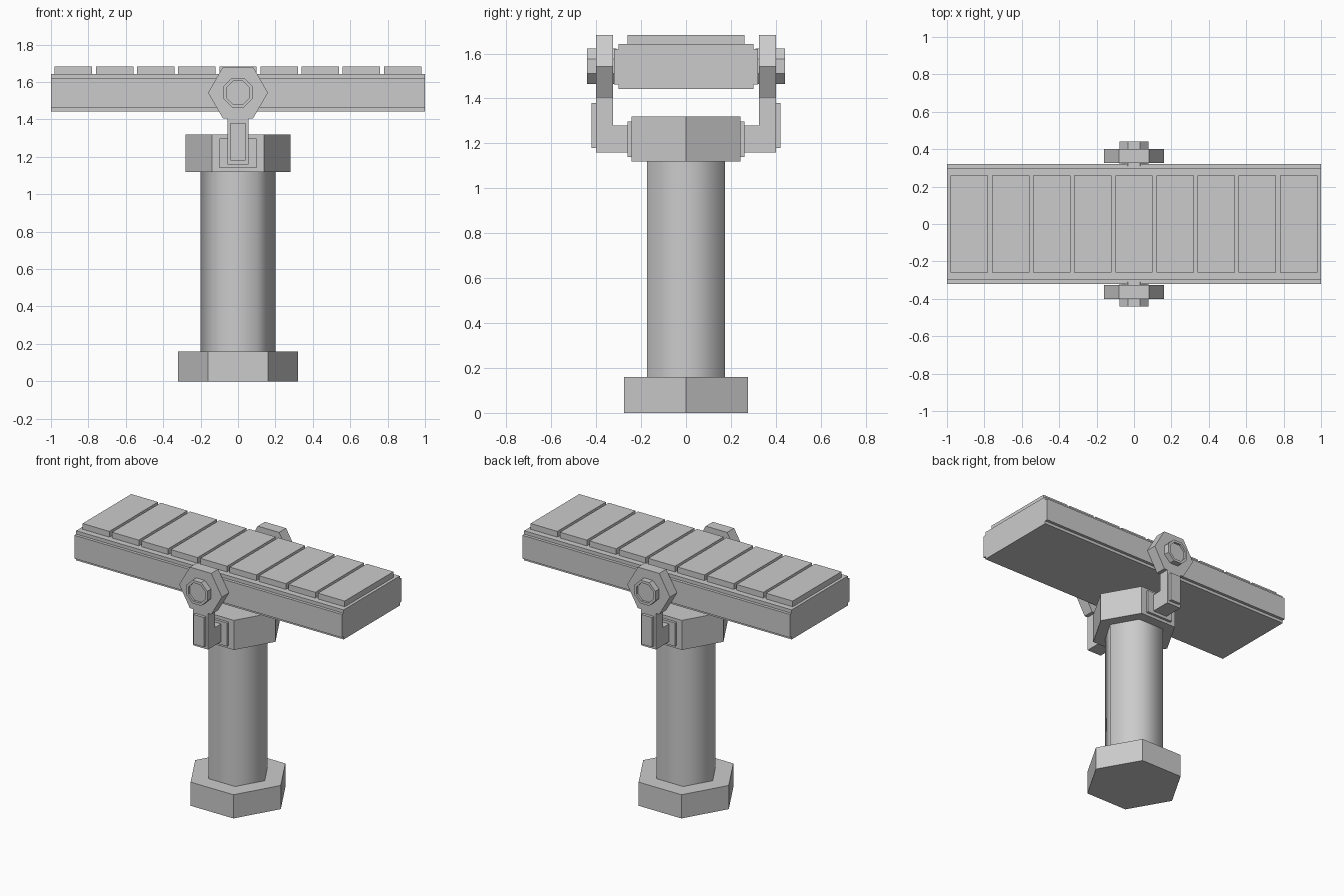
import bpy, bmesh
from math import pi, cos, sin, radians

if "Cube" in bpy.data.objects:
    bpy.data.objects.remove(bpy.data.objects["Cube"])


def finish(name, bm):
    bmesh.ops.recalc_face_normals(bm, faces=bm.faces)
    mesh = bpy.data.meshes.new(name)
    bm.to_mesh(mesh)
    bm.free()
    ob = bpy.data.objects.new(name, mesh)
    bpy.context.collection.objects.link(ob)
    return ob


def extrude(name, pts, vec, inset=0, recess=0):
    """Extrude a closed outline; optionally sink an inset recess in the end cap."""
    bm = bmesh.new()
    face = bm.faces.new([bm.verts.new(p) for p in pts])
    res = bmesh.ops.extrude_face_region(bm, geom=[face], use_keep_orig=True)
    verts = [g for g in res["geom"] if isinstance(g, bmesh.types.BMVert)]
    cap = [g for g in res["geom"] if isinstance(g, bmesh.types.BMFace)][0]
    bmesh.ops.translate(bm, verts=verts, vec=vec)
    bmesh.ops.recalc_face_normals(bm, faces=bm.faces)
    if inset:
        bmesh.ops.inset_region(bm, faces=[cap], thickness=inset)
        cap_verts = list(cap.verts)
        ring = bmesh.ops.extrude_face_region(bm, geom=[cap])
        inner = [g for g in ring["geom"] if isinstance(g, bmesh.types.BMVert)]
        if cap.is_valid:
            bmesh.ops.delete(bm, geom=[cap], context="FACES_ONLY")
        bmesh.ops.translate(bm, verts=inner, vec=[-recess * (1 if c > 0 else -1) if c else 0 for c in vec])
    return finish(name, bm)


def ngon(n, r, start=0.0):
    return [(r * cos(start + 2 * pi * i / n), r * sin(start + 2 * pi * i / n)) for i in range(n)]


def hex_post(name, r, z0, z1):
    return extrude(name, [(x, y, z0) for x, y in ngon(6, r)], (0, 0, z1 - z0))


def box(name, x0, x1, y0, y1, z0, z1):
    return extrude(name, [(x0, y0, z0), (x1, y0, z0), (x1, y1, z0), (x0, y1, z0)], (0, 0, z1 - z0))


# Pedestal
hex_post("base", 0.32, 0, 0.16)
column = hex_post("column", 0.2, 0.16, 1.12)
hex_post("collar", 0.28, 1.12, 1.32)
bpy.context.view_layer.objects.active = column
column.select_set(True)
bpy.ops.object.shade_smooth_by_angle(angle=radians(70))
column.select_set(False)

# Deck with stepped long sides
half = [(0.30, 1.443), (0.30, 1.463), (0.32, 1.463), (0.32, 1.62), (0.30, 1.62), (0.30, 1.643)]
section = half + [(-y, z) for y, z in reversed(half)]
extrude("deck", [(-1, y, z) for y, z in section], (2, 0, 0))

# Slats
for i in range(9):
    x = -0.88 + 0.22 * i
    box(f"slat_{i + 1}", x - 0.1, x + 0.1, -0.26, 0.26, 1.643, 1.682)

# Swivel brackets, front and back
PIVOT = 1.543
for side, s in (("front", -1), ("back", 1)):
    box(f"{side}_mount_plate", -0.1, 0.1, s * 0.23, s * 0.26, 1.14, 1.298)
    arm = [(0.25, 1.16), (0.40, 1.16), (0.40, 1.43), (0.325, 1.43), (0.325, 1.28), (0.25, 1.28)]
    extrude(f"{side}_arm", [(-0.055, s * y, z) for y, z in arm], (0.11, 0, 0))
    box(f"{side}_arm_cover", -0.04, 0.04, s * 0.40, s * 0.42, 1.18, 1.38)
    extrude(f"{side}_pivot_nut", [(x, s * 0.325, PIVOT + z) for x, z in ngon(6, 0.16)], (0, s * 0.075, 0))
    extrude(f"{side}_pivot_bolt", [(x, s * 0.31, PIVOT + z) for x, z in ngon(8, 0.085, pi / 8)],
            (0, s * 0.13, 0), inset=0.018, recess=0.015)
